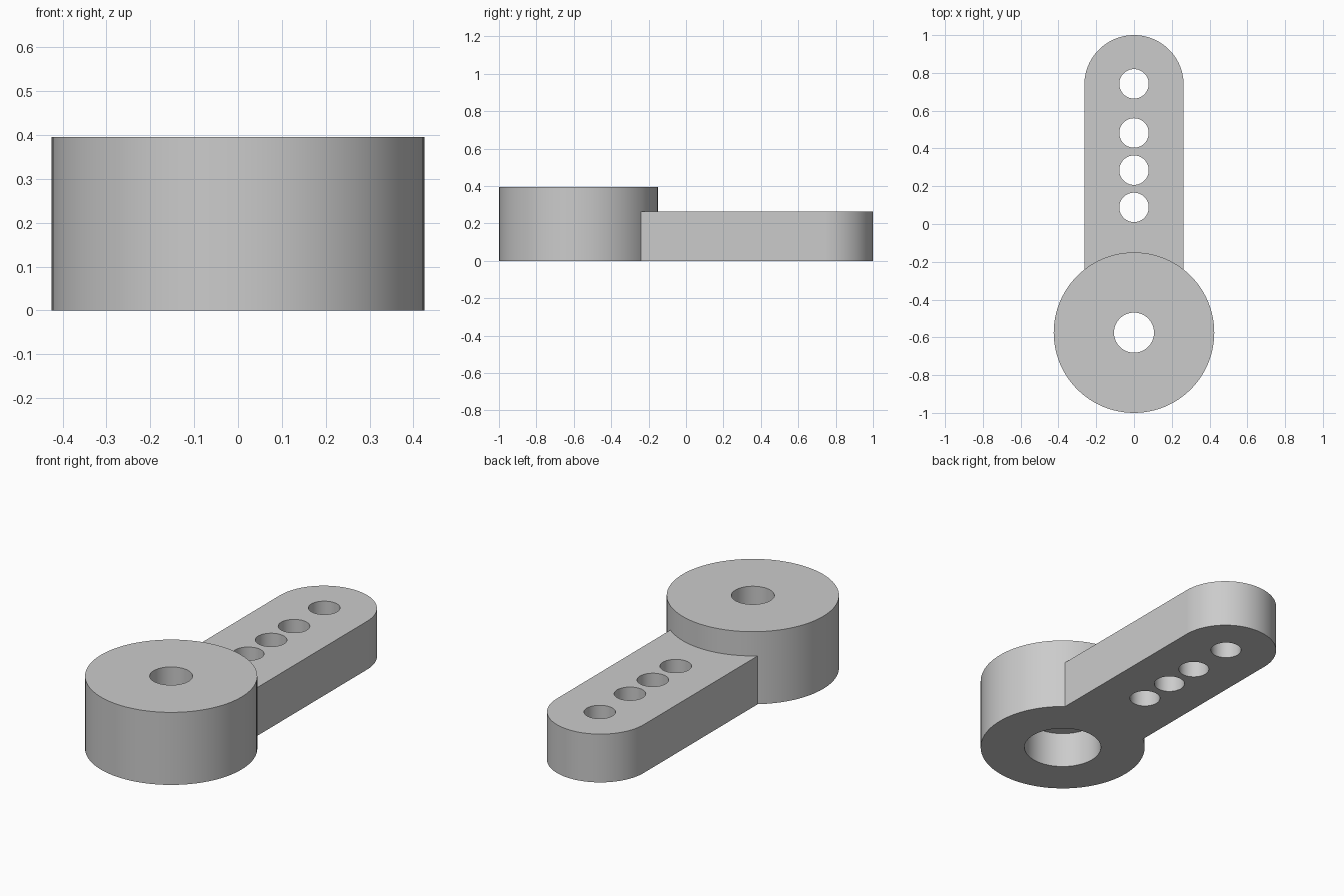
import bpy
import bmesh
from math import pi, sin, cos, radians

cube = bpy.data.objects.get("Cube")
if cube:
    bpy.data.objects.remove(cube, do_unlink=True)

HUB_Y, HUB_R, HUB_H = -0.575, 0.425, 0.395
ARM_END_Y, ARM_R, ARM_H = 0.737, 0.263, 0.263
SEGMENTS = 96
OVERCUT = 0.1

grey = bpy.data.materials.new("light_grey")
grey.use_nodes = True
colour = (0.6, 0.6, 0.6, 1)
grey.diffuse_color = colour
grey.node_tree.nodes["Principled BSDF"].inputs["Base Color"].default_value = colour


def arc(y, radius, start=0, sweep=2 * pi, count=SEGMENTS):
    """Points on an arc centred on x = 0."""
    return [(radius * cos(start + sweep * i / count),
             y + radius * sin(start + sweep * i / count)) for i in range(count)]


def prism(name, outline, bottom, top):
    """Extrude a flat outline into a closed solid."""
    bm = bmesh.new()
    face = bm.faces.new([bm.verts.new((x, y, bottom)) for x, y in outline])
    grown = bmesh.ops.extrude_face_region(bm, geom=[face], use_keep_orig=True)
    verts = [v for v in grown["geom"] if isinstance(v, bmesh.types.BMVert)]
    bmesh.ops.translate(bm, verts=verts, vec=(0, 0, top - bottom))
    bmesh.ops.recalc_face_normals(bm, faces=bm.faces[:])
    mesh = bpy.data.meshes.new(name)
    bm.to_mesh(mesh)
    bm.free()
    mesh.materials.append(grey)
    obj = bpy.data.objects.new(name, mesh)
    bpy.context.collection.objects.link(obj)
    return obj


def combine(target, other, operation):
    """Apply a boolean and discard the helper solid."""
    mod = target.modifiers.new(operation, "BOOLEAN")
    mod.operation = operation
    mod.solver = "EXACT"
    mod.object = other
    bpy.context.view_layer.objects.active = target
    bpy.ops.object.modifier_apply(modifier=mod.name)
    bpy.data.objects.remove(other, do_unlink=True)


def bore(target, y, radius, bottom, top, count=64):
    combine(target, prism("bore_cutter", arc(y, radius, count=count), bottom, top),
            "DIFFERENCE")


# Round hub joined to the flat arm with its rounded tip
lever = prism("hub_and_arm", arc(HUB_Y, HUB_R), 0, HUB_H)
root_y = HUB_Y + 0.3
arm_outline = arc(ARM_END_Y, ARM_R, 0, pi, SEGMENTS // 2)
arm_outline += [(-ARM_R, ARM_END_Y), (-ARM_R, root_y), (ARM_R, root_y)]
combine(lever, prism("arm", arm_outline, 0, ARM_H), "UNION")

# Screw hole through the hub, with a wide socket underneath
bore(lever, HUB_Y, 0.106, -OVERCUT, HUB_H + OVERCUT)
bore(lever, HUB_Y, 0.198, -OVERCUT, 0.197)

# Row of linkage holes along the arm
for y in (0.088, 0.285, 0.482, 0.742):
    bore(lever, y, 0.078, -OVERCUT, ARM_H + OVERCUT)

# Smooth round walls, crisp rims
bpy.ops.object.select_all(action="DESELECT")
lever.select_set(True)
bpy.context.view_layer.objects.active = lever
bpy.ops.object.shade_smooth_by_angle(angle=radians(30))
normals = lever.modifiers.new("even_shading", "WEIGHTED_NORMAL")
normals.keep_sharp = True
